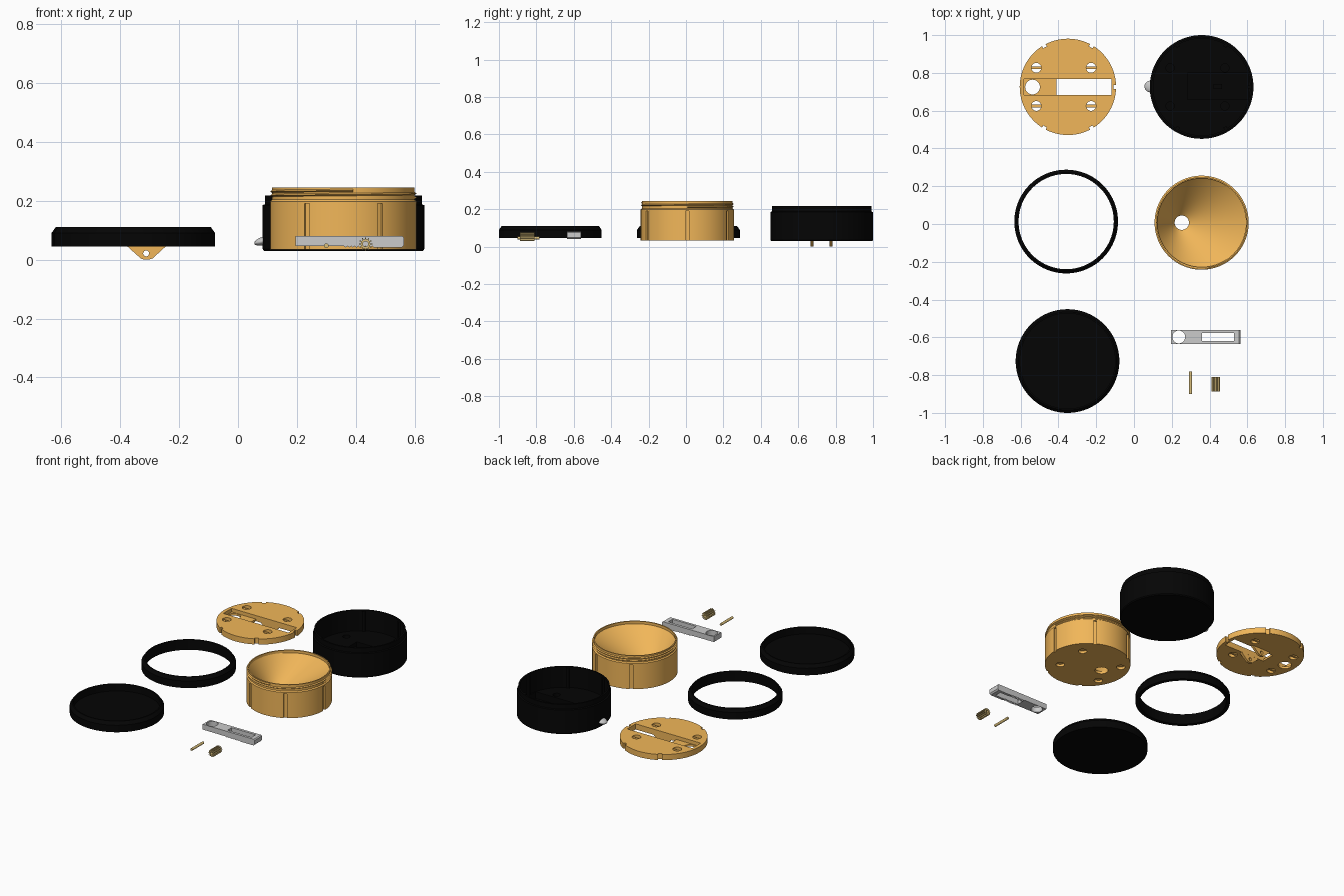
import bpy, bmesh, math
from mathutils import Matrix, Vector

if "Cube" in bpy.data.objects:
    bpy.data.objects.remove(bpy.data.objects["Cube"])

N = 96
RIBS = [math.radians(a) for a in (0, 60, 120, 240, 300)]
SCREWS = [(x, y) for x in (-0.167, 0.123) for y in (-0.101, 0.101)]


def material(name, col):
    m = bpy.data.materials.new(name)
    m.diffuse_color = (*col, 1)
    m.use_nodes = True
    m.node_tree.nodes["Principled BSDF"].inputs["Base Color"].default_value = m.diffuse_color
    return m


ORANGE = material("orange_plastic", (0.88, 0.47, 0.1))
BLACK = material("black_plastic", (0.0015, 0.0015, 0.0015))
BRASS = material("brass", (0.7, 0.52, 0.2))


def finish(name, bm, mat=None):
    bmesh.ops.recalc_face_normals(bm, faces=bm.faces)
    me = bpy.data.meshes.new(name)
    bm.to_mesh(me)
    bm.free()
    ob = bpy.data.objects.new(name, me)
    bpy.context.collection.objects.link(ob)
    if mat:
        me.materials.append(mat)
    return ob


def loft(name, rings, c, mat, loop=True):
    """Stack circles (x offset, radius, z); loop closes the wall, otherwise ends are capped."""
    bm = bmesh.new()
    vs = [[bm.verts.new((c[0] + dx + r * math.cos(2 * math.pi * i / N),
                         c[1] + r * math.sin(2 * math.pi * i / N), z)) for i in range(N)]
          for dx, r, z in rings]
    for a, b in zip(vs, vs[1:] + vs[:1] if loop else vs[1:]):
        for i in range(N):
            j = (i + 1) % N
            bm.faces.new((a[i], a[j], b[j], b[i]))
    if not loop:
        bm.faces.new(vs[0])
        bm.faces.new(vs[-1])
    return finish(name, bm, mat)


def prism(name, pts, y0, y1, mat=None):
    """Extrude an (x, z) outline along y."""
    bm = bmesh.new()
    f = bm.faces.new([bm.verts.new((x, y0, z)) for x, z in pts])
    ext = bmesh.ops.extrude_face_region(bm, geom=[f])
    bmesh.ops.translate(bm, vec=(0, y1 - y0, 0),
                        verts=[v for v in ext["geom"] if isinstance(v, bmesh.types.BMVert)])
    bm.faces.ensure_lookup_table()
    if not f.is_valid or len(bm.faces) < len(pts) + 2:
        bm.faces.new(list(bm.verts)[:len(pts)])
    return finish(name, bm, mat)


def box(lo, hi, c=(0, 0), ang=0, name="part", mat=None):
    bm = bmesh.new()
    lo, hi = Vector(lo), Vector(hi)
    m = (Matrix.Translation((c[0], c[1], 0)) @ Matrix.Rotation(ang, 4, 'Z')
         @ Matrix.Translation((lo + hi) / 2) @ Matrix.Diagonal((*(hi - lo), 1)))
    bmesh.ops.create_cube(bm, size=1, matrix=m)
    return finish(name, bm, mat)


def cyl(x, y, r, z0, z1):
    bm = bmesh.new()
    bmesh.ops.create_cone(bm, cap_ends=True, segments=32, radius1=r, radius2=r, depth=z1 - z0,
                          matrix=Matrix.Translation((x, y, (z0 + z1) / 2)))
    return finish("cutter", bm)


def select(obs, active):
    bpy.ops.object.select_all(action='DESELECT')
    for o in obs:
        o.select_set(True)
    bpy.context.view_layer.objects.active = active


def cut(ob, *cutters):
    for c in cutters:
        mod = ob.modifiers.new("cut", 'BOOLEAN')
        mod.operation, mod.solver, mod.object = 'DIFFERENCE', 'EXACT', c
        select([ob], ob)
        bpy.ops.object.modifier_apply(modifier=mod.name)
        bpy.data.objects.remove(c)


def join(ob, *parts):
    select([ob, *parts], ob)
    bpy.ops.object.join()


def disc(x, z, r, n=24):
    return [(x + r * math.cos(i * 2 * math.pi / n), z + r * math.sin(i * 2 * math.pi / n))
            for i in range(n)]


# base plate: recess, slot, outlet, screw holes and edge notches
P = (-0.35, 0.726)
plate = loft("base_plate", [(0, 0.255, 0.045), (0, 0.255, 0.081)], P, ORANGE, loop=False)
cut(plate, box((-0.582, 0.682, 0.058), (-0.12, 0.767, 0.12)),
    box((-0.41, 0.682, 0.0), (-0.12, 0.767, 0.12)),
    cyl(-0.537, 0.725, 0.039, 0, 0.15),
    *[cyl(P[0] + x, P[1] + y, 0.026, 0, 0.15) for x, y in SCREWS],
    *[box((0.242, -0.011, 0), (0.28, 0.011, 0.15), P, a) for a in RIBS])
bars = [box((x - 0.027, y - 0.007, 0.05), (x + 0.027, y + 0.007, 0.072), P, 0, "bar", ORANGE)
        for x, y in SCREWS]
# lugs below the plate carrying the gear pin
lugs = []
for y in (0.6735, 0.7755):
    lug = prism("lug", [(-0.378, 0.047), (-0.33, 0.004), (-0.318, 0), (-0.302, 0),
                        (-0.29, 0.004), (-0.243, 0.047)], y - 0.008, y + 0.008, ORANGE)
    cut(lug, prism("cutter", disc(-0.312, 0.021, 0.01, 16), y - 0.05, y + 0.05))
    lugs.append(lug)
join(plate, *bars, *lugs)

# outer cup with stepped rim, inner ribs and floor recess
C = (0.358, 0.7255)
cup = loft("outer_cup", [(0, 0.27, 0.03), (0, 0.2745, 0.036), (0, 0.2745, 0.185), (0, 0.266, 0.188),
                         (0, 0.266, 0.218), (0, 0.256, 0.218), (0, 0.256, 0.085)], C, BLACK, loop=False)
cut(cup, box((0.283, 0.66, 0.042), (0.605, 0.8, 0.12)),
    *[cyl(C[0] + x, C[1] + y, 0.022, 0.06, 0.12) for x, y in SCREWS])
join(cup, *[box((0.244, -0.009, 0.08), (0.26, 0.009, 0.215), C, a, "rib", BLACK) for a in RIBS],
     box((0.42, 0.715, 0.04), (0.465, 0.74, 0.06), mat=BLACK))

# grey push button poking through the cup wall
bm = bmesh.new()
bmesh.ops.create_uvsphere(bm, u_segments=32, v_segments=16, radius=1,
                          matrix=Matrix.Translation((0.087, 0.728, 0.064))
                          @ Matrix.Rotation(-0.3, 4, 'Y') @ Matrix.Diagonal((0.033, 0.031, 0.014, 1)))
button = finish("push_button", bm)

# hopper: offset funnel, side grooves and screw pockets
H = (0.358, 0.007)
hopper = loft("hopper", [(0, 0.249, 0.034), (0, 0.249, 0.198), (0, 0.242, 0.204), (0, 0.242, 0.245),
                         (0, 0.235, 0.245), (0, 0.235, 0.228), (-0.105, 0.038, 0.05),
                         (-0.105, 0.038, 0.034)], H, ORANGE)
cut(hopper, *[box((0.239, -0.01, 0), (0.28, 0.01, 0.19), H, a) for a in RIBS],
    *[cyl(H[0] + x, H[1] + y, 0.025, 0, 0.05) for x, y in SCREWS])
# screw thread on the neck
bm = bmesh.new()
steps, prev = 170, None
for i in range(steps + 1):
    a, z = 2 * math.pi * i / N, 0.211 + 0.024 * i / steps
    row = [bm.verts.new((H[0] + r * math.cos(a), H[1] + r * math.sin(a), z + dz))
           for r, dz in ((0.24, -0.006), (0.249, 0), (0.24, 0.006))]
    if prev:
        for k in range(3):
            bm.faces.new((prev[k], prev[(k + 1) % 3], row[(k + 1) % 3], row[k]))
    if i in (0, steps):
        bm.faces.new(row)
    prev = row
join(hopper, finish("thread", bm, ORANGE))

# coupling ring and screw lid (open upward) share the chamfered outline
EDGE = [(0, 0.2745, 0.045), (0, 0.2745, 0.09), (0, 0.26, 0.11)]
ring = loft("coupling_ring", EDGE + [(0, 0.252, 0.11), (0, 0.252, 0.045)], (-0.359, 0.013), BLACK)
lid = loft("lid", EDGE + [(0, 0.252, 0.11), (0, 0.252, 0.065)], (-0.352, -0.7255), BLACK, loop=False)

# slider with rack teeth underneath
teeth = [(0.36 + 0.006 * i, 0.041 if i % 2 else 0.046) for i in range(18)]
slider = prism("slider", [(0.195, 0.081), (0.195, 0.047)] + teeth
               + [(0.555, 0.041), (0.563, 0.049), (0.563, 0.075), (0.557, 0.081)], -0.636, -0.561)
cut(slider, cyl(0.237, -0.598, 0.034, 0, 0.15), box((0.36, -0.62, 0), (0.53, -0.578, 0.15)))

# pinion gear with bore, and its pin
out = []
for i in range(12):
    for da, r in ((-0.16, 0.016), (-0.07, 0.023), (0.07, 0.023), (0.16, 0.016)):
        a = i * math.pi / 6 + da
        out.append((0.433 + r * math.cos(a), 0.053 + r * math.sin(a)))
gear = prism("pinion_gear", out, -0.887, -0.81, BRASS)
cut(gear, prism("cutter", disc(0.433, 0.053, 0.009), -1, -0.7))
pin = prism("gear_pin", disc(0.3, 0.047, 0.008), -0.9, -0.782, BRASS)

obs = [plate, cup, button, hopper, ring, lid, slider, gear, pin]
select(obs, plate)
bpy.ops.object.shade_smooth_by_angle(angle=math.radians(25))
